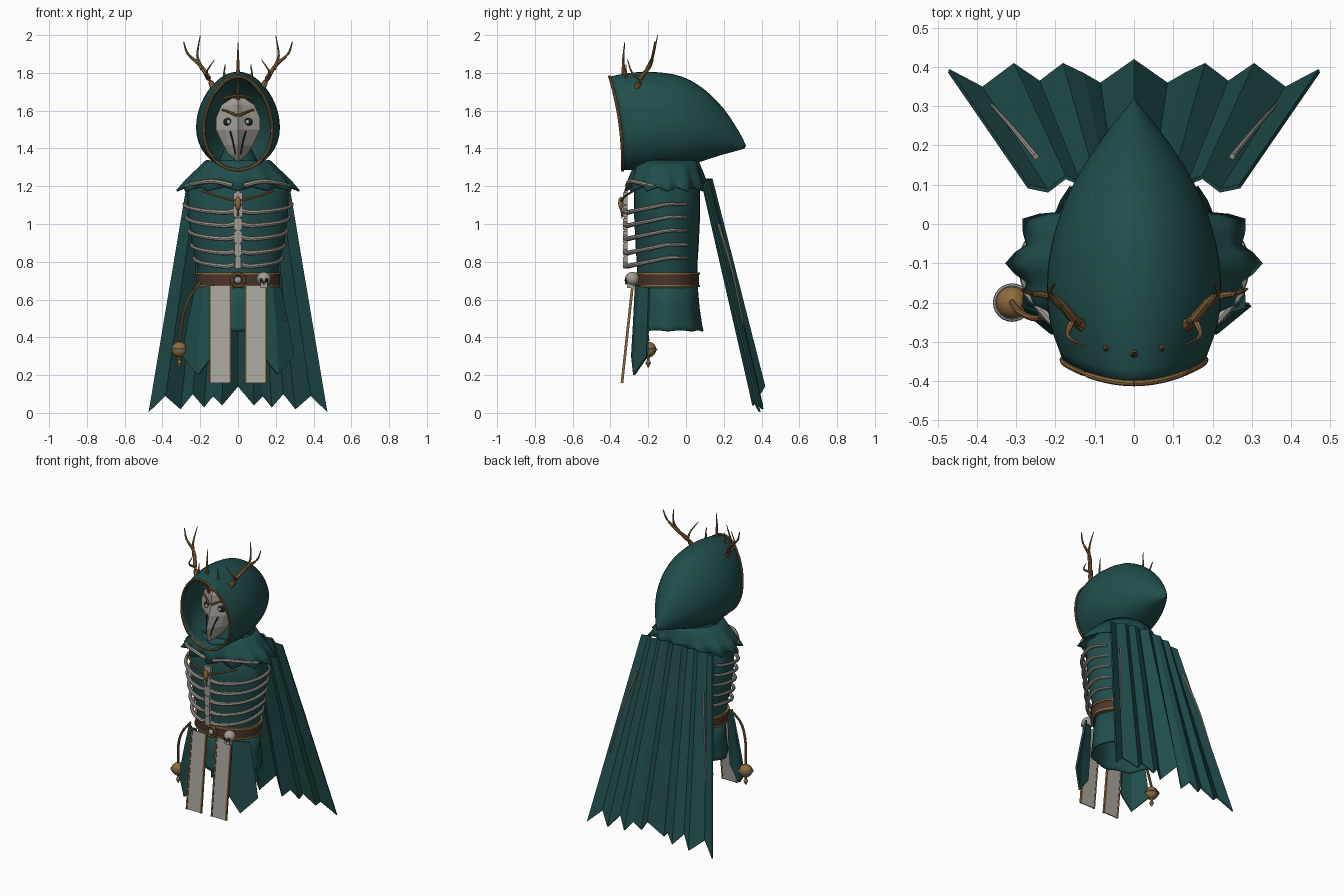
import bpy, bmesh, math
from mathutils import Vector, Matrix

if "Cube" in bpy.data.objects:
    bpy.data.objects.remove(bpy.data.objects["Cube"])


def material(name, rgb):
    m = bpy.data.materials.new(name)
    m.use_nodes = True
    m.diffuse_color = (*rgb, 1)
    m.node_tree.nodes["Principled BSDF"].inputs["Base Color"].default_value = (*rgb, 1)
    return m


TEAL = material("teal cloth", (0.014, 0.075, 0.072))
BONE = material("bone", (0.36, 0.34, 0.30))
LINEN = material("pale linen", (0.40, 0.38, 0.34))
GOLD = material("old gold", (0.27, 0.145, 0.045))
LEATHER = material("brown leather", (0.07, 0.035, 0.022))
DARK = material("dark socket", (0.012, 0.016, 0.018))
SILVER = material("silver", (0.33, 0.35, 0.36))


def finish(name, bm, mat, smooth=True, thick=0, offset=0):
    bmesh.ops.recalc_face_normals(bm, faces=bm.faces)
    me = bpy.data.meshes.new(name)
    bm.to_mesh(me)
    bm.free()
    me.materials.append(mat)
    ob = bpy.data.objects.new(name, me)
    bpy.context.collection.objects.link(ob)
    if thick:
        mod = ob.modifiers.new("thickness", "SOLIDIFY")
        mod.thickness, mod.offset = thick, offset
    if smooth:
        bpy.ops.object.select_all(action="DESELECT")
        ob.select_set(True)
        bpy.context.view_layer.objects.active = ob
        bpy.ops.object.shade_smooth_by_angle(angle=math.radians(40))
    return ob


def loft(name, rings, mat, wrap=True, caps=True, **kw):
    """Skin a list of equal-length point rows."""
    bm = bmesh.new()
    rows = [[bm.verts.new(p) for p in ring] for ring in rings]
    n = len(rows[0])
    for a, b in zip(rows, rows[1:]):
        for i in range(n if wrap else n - 1):
            j = (i + 1) % n
            bm.faces.new((a[i], a[j], b[j], b[i]))
    if wrap and caps:
        bm.faces.new(rows[0])
        bm.faces.new(rows[-1])
    return finish(name, bm, mat, **kw)


def spline(points, steps):
    """Catmull-Rom resampling, for points of any dimension."""
    p = [Vector(q) for q in points]
    p = [p[0] * 2 - p[1]] + p + [p[-1] * 2 - p[-2]]
    out = []
    for a, b, c, d in zip(p, p[1:], p[2:], p[3:]):
        for k in range(steps):
            t = k / steps
            out.append((b * 2 + (c - a) * t + (a * 2 - b * 5 + c * 4 - d) * t ** 2
                        + (b * 3 - a - c * 3 + d) * t ** 3) / 2)
    return out + [p[-2]]


def tube(name, points, r0, r1, mat, steps=4, sides=8):
    path = spline(points, steps)
    rings = []
    for i, p in enumerate(path):
        t = (path[min(i + 1, len(path) - 1)] - path[max(i - 1, 0)]).normalized()
        ref = Vector((0, 0, 1)) if abs(t.z) < 0.8 else Vector((0, 1, 0))
        u = t.cross(ref).normalized()
        v = t.cross(u)
        r = r0 + (r1 - r0) * i / (len(path) - 1)
        rings.append([p + (u * math.cos(a) + v * math.sin(a)) * r
                      for a in (math.tau * k / sides for k in range(sides))])
    return loft(name, rings, mat)


def lathe(name, profile, cx, cy, mat, seg=32, waves=0, **kw):
    """Stacked ellipses (z, rx, ry, ripple) around a vertical axis."""
    rings = []
    for z, rx, ry, rip in profile:
        ring = []
        for k in range(seg):
            a = math.tau * k / seg
            w = rip * math.cos(waves * a)
            ring.append((cx + (rx + w) * math.cos(a), cy + (ry + w) * math.sin(a), z - w * 0.5))
        rings.append(ring)
    return loft(name, rings, mat, **kw)


def ball(name, loc, size, mat):
    bm = bmesh.new()
    bmesh.ops.create_uvsphere(bm, u_segments=16, v_segments=10, radius=1,
                              matrix=Matrix.Translation(loc) @ Matrix.Diagonal((*size, 1)))
    return finish(name, bm, mat)


def box(name, loc, size, mat):
    bm = bmesh.new()
    bmesh.ops.create_cube(bm, size=1, matrix=Matrix.Translation(loc) @ Matrix.Diagonal((*size, 1)))
    return finish(name, bm, mat, smooth=False)


def hoop(name, loc, r, wire, mat, upright=False):
    """Round ring, flat or facing the front."""
    pts = []
    for k in range(25):
        c, s = r * math.cos(math.tau * k / 24), r * math.sin(math.tau * k / 24)
        pts.append(Vector(loc) + Vector((c, 0, s) if upright else (c, s, 0)))
    return tube(name, pts, wire, wire, mat, steps=1)


# Hood: slanted egg sections (top y, top z, bottom y, bottom z, half width)
sections = [(-0.405, 1.78, -0.335, 1.285, 0.18), (-0.30, 1.80, -0.25, 1.285, 0.21),
            (-0.17, 1.805, -0.16, 1.29, 0.22), (-0.02, 1.78, -0.06, 1.295, 0.208),
            (0.1, 1.71, 0.06, 1.325, 0.17), (0.2, 1.61, 0.17, 1.36, 0.11),
            (0.28, 1.49, 0.26, 1.385, 0.045), (0.318, 1.415, 0.312, 1.40, 0.004)]
hood_rings = []
for yt, zt, yb, zb, w in spline(sections, 3):
    ring = []
    for k in range(40):
        a = math.tau * k / 40
        t = (1 + math.cos(a)) / 2
        ring.append((w * math.sin(a) * (1 - 0.14 * math.cos(a)), yb + (yt - yb) * t ** 2.2, zb + (zt - zb) * t))
    hood_rings.append(ring)
loft("hood", hood_rings, TEAL, caps=False, thick=0.012, offset=-1)
tube("hood_trim", hood_rings[0] + hood_rings[0][:1], 0.008, 0.008, GOLD, steps=1)

# Mask with a beak ridge: (z, half width, side y, middle y)
mask = [(1.665, 0.03, -0.24, -0.25), (1.63, 0.085, -0.23, -0.28), (1.56, 0.115, -0.22, -0.285),
        (1.5, 0.115, -0.22, -0.31), (1.42, 0.075, -0.22, -0.335), (1.37, 0.045, -0.23, -0.33),
        (1.335, 0.008, -0.25, -0.32)]
loft("mask", [[(f * w, ym + (ys - ym) * abs(f) ** 0.7, z) for f in (-1, -0.6, -0.25, 0, 0.25, 0.6, 1)]
              for z, w, ys, ym in mask], BONE, wrap=False, smooth=False, thick=0.01)
lathe("neck", [(1.2, 0.12, 0.12, 0), (1.34, 0.1, 0.1, 0), (1.4, 0.07, 0.08, 0)], 0, -0.13, TEAL)
tube("diadem", [(-0.08, -0.27, 1.665), (0, -0.31, 1.68), (0.08, -0.27, 1.665)], 0.007, 0.007, GOLD)
tube("diadem_spike", [(0, -0.31, 1.66), (0, -0.33, 1.71), (0, -0.34, 1.75)], 0.01, 0.004, GOLD)

# Torso, capelet and skirt
CY = -0.1
lathe("torso", [(0.66, 0.21, 0.16, 0), (0.78, 0.215, 0.16, 0), (0.9, 0.245, 0.168, 0),
                (1.05, 0.265, 0.175, 0), (1.18, 0.268, 0.175, 0), (1.25, 0.2, 0.15, 0)], 0, CY, TEAL)
lathe("capelet", [(1.335, 0.165, 0.16, 0.002), (1.30, 0.2, 0.172, 0.005), (1.24, 0.26, 0.19, 0.013),
                  (1.185, 0.302, 0.2, 0.022)], 0, CY, TEAL, seg=48, waves=12, caps=False, thick=0.01)
lathe("skirt", [(0.69, 0.2, 0.15, 0), (0.55, 0.205, 0.16, 0.003), (0.46, 0.212, 0.172, 0.005),
                (0.435, 0.215, 0.178, 0.006)], 0, -0.095, TEAL, seg=48, waves=8, caps=False, thick=0.01)

# Belt with rims, buckle and skull charm
lathe("belt", [(0.67, 0.222, 0.168, 0), (0.74, 0.222, 0.168, 0)], 0, CY, LEATHER)
for z in (0.672, 0.738):
    lathe("belt_rim", [(z - 0.006, 0.227, 0.173, 0), (z + 0.006, 0.227, 0.173, 0)], 0, CY, GOLD)
hoop("buckle_ring", (0, -0.285, 0.703), 0.034, 0.009, GOLD, upright=True)
ball("buckle_plate", (0, -0.28, 0.703), (0.032, 0.012, 0.032), LEATHER)
ball("buckle_stud", (0, -0.292, 0.703), (0.018, 0.012, 0.018), SILVER)
ball("skull_charm", (0.137, -0.285, 0.71), (0.038, 0.038, 0.036), BONE)
box("skull_jaw", (0.137, -0.295, 0.676), (0.036, 0.036, 0.03), BONE)
for s in (-1, 1):
    ball("skull_eye", (0.137 + s * 0.014, -0.317, 0.702), (0.01, 0.008, 0.011), DARK)
ball("skull_nose", (0.137, -0.318, 0.686), (0.004, 0.006, 0.006), DARK)

# Breastbone and brooch
for k in range(6):
    z = 0.795 + k * 0.068
    box("breastbone", (0, -0.322, z), (0.034 + 0.003 * k, 0.022, 0.062), BONE)
    box("breastbone_joint", (0, -0.318, z + 0.034), (0.022, 0.018, 0.012), BONE)
ball("brooch", (0, -0.345, 1.11), (0.016, 0.014, 0.035), GOLD)
tube("brooch_drop", [(0, -0.345, 1.09), (0, -0.34, 1.06), (0, -0.338, 1.03)], 0.008, 0.003, GOLD)

# Paired parts
for s, side in ((-1, "right_"), (1, "left_")):
    def m(*pts):
        return [(s * x, y, z) for x, y, z in pts]

    ball(side + "eye_socket", (s * 0.05, -0.25, 1.54), (0.028, 0.02, 0.022), DARK)
    ball(side + "eye", (s * 0.05, -0.268, 1.54), (0.011, 0.008, 0.011), SILVER)
    tube(side + "brow", m((0.008, -0.305, 1.575), (0.045, -0.275, 1.592), (0.085, -0.25, 1.605)), 0.008, 0.005, GOLD)
    tube(side + "beak_slit", m((0.042, -0.275, 1.49), (0.026, -0.302, 1.43), (0.014, -0.318, 1.37)), 0.005, 0.003, DARK)

    # Antler: beam, back tine, front tine; crown spike
    tube(side + "antler_beam", m((0.115, -0.27, 1.69), (0.155, -0.24, 1.77), (0.2, -0.19, 1.84),
                                 (0.265, -0.175, 1.9), (0.288, -0.165, 1.965)), 0.017, 0.003, GOLD)
    tube(side + "antler_tine", m((0.19, -0.205, 1.82), (0.215, -0.175, 1.89), (0.2, -0.15, 1.998)), 0.011, 0.002, GOLD)
    tube(side + "antler_prong", m((0.155, -0.24, 1.765), (0.168, -0.285, 1.8), (0.125, -0.31, 1.87)), 0.009, 0.002, GOLD)
    tube(side + "crown_spike", m((0.07, -0.315, 1.765), (0.073, -0.318, 1.8), (0.068, -0.318, 1.845)), 0.009, 0.002, GOLD)

    # Ribs wrap from breastbone to back
    for k, z in enumerate((1.105, 1.035, 0.965, 0.89, 0.82)):
        rx = 0.285 - 0.013 * k
        path = [(0.018, -0.322, z - 0.035)]
        for deg in (14, 32, 52, 72, 92, 112, 128):
            a = math.radians(deg)
            path.append((rx * math.sin(a), CY - (0.218 if deg < 90 else 0.17) * math.cos(a),
                         z - 0.045 * math.cos(a) * (deg < 90)))
        tube(side + "rib", m(*path), 0.014, 0.008, BONE, steps=3)
    tube(side + "collarbone", m((0.03, -0.31, 1.205), (0.12, -0.298, 1.225), (0.2, -0.255, 1.22),
                                (0.275, -0.17, 1.2)), 0.013, 0.011, BONE)
    tube(side + "brooch_chain", m((0.19, -0.28, 1.175), (0.1, -0.325, 1.145), (0.0, -0.345, 1.12)), 0.006, 0.006, GOLD)

    # Linen strip with gold edges, and pointed hip panel
    def strip(name, x0, x1, lift, mat, thick):
        loft(side + name, [m((x0, -0.282 - lift, 0.675), (x1, -0.282 - lift, 0.675)),
                           m((x0, -0.338 - lift, 0.158), (x1, -0.338 - lift, 0.158))],
             mat, wrap=False, smooth=False, thick=thick)
    strip("linen_strip", 0.04, 0.148, 0, LINEN, 0.008)
    strip("strip_inner_edge", 0.036, 0.046, 0.001, GOLD, 0.014)
    strip("strip_outer_edge", 0.142, 0.152, 0.001, GOLD, 0.014)
    loft(side + "hip_panel", [m((0.13, -0.265, 0.68), (0.18, -0.245, 0.67), (0.225, -0.195, 0.66)),
                              m((0.13, -0.275, 0.48), (0.2, -0.262, 0.48), (0.262, -0.2, 0.48)),
                              m((0.135, -0.285, 0.3), (0.21, -0.275, 0.2), (0.295, -0.205, 0.3))],
         TEAL, wrap=False, smooth=False, thick=0.012)

    # Pale slash on the outside of the cape
    tube(side + "cape_slash", m((0.25, 0.172, 1.0), (0.31, 0.245, 0.75), (0.362, 0.303, 0.47)), 0.008, 0.004, BONE)

tube("crown_spike", [(0, -0.33, 1.78), (0, -0.332, 1.87), (0, -0.325, 1.96)], 0.011, 0.002, GOLD)

# Pleated cape with a ragged hem
half = [(0, 0.415, 0.14), (0.085, 0.355, 0.04), (0.13, 0.38, 0.09), (0.18, 0.405, 0.03),
        (0.24, 0.36, 0.1), (0.305, 0.405, 0.02), (0.385, 0.345, 0.09), (0.472, 0.39, 0.005)]
hem = [(-x, y, z) for x, y, z in half[:0:-1]] + half
top = [(x * 0.57, 0.122 - 0.13 * x * x + (y - 0.385) * 0.45, 1.24 - 0.1 * x * x) for x, y, z in hem]
loft("cape", [top, hem], TEAL, wrap=False, smooth=False, thick=0.01)

# Censer hanging from a cord
tube("censer_cord", [(-0.2, -0.225, 0.69), (-0.25, -0.24, 0.62), (-0.29, -0.225, 0.52), (-0.31, -0.2, 0.38)],
     0.008, 0.008, GOLD)
ball("censer", (-0.31, -0.2, 0.335), (0.042, 0.042, 0.042), GOLD)
hoop("censer_band", (-0.31, -0.2, 0.335), 0.043, 0.006, SILVER)
lathe("censer_drop", [(0.3, 0.012, 0.012, 0), (0.28, 0.006, 0.006, 0), (0.265, 0.015, 0.015, 0),
                      (0.24, 0.002, 0.002, 0)], -0.31, -0.2, GOLD, seg=12)
